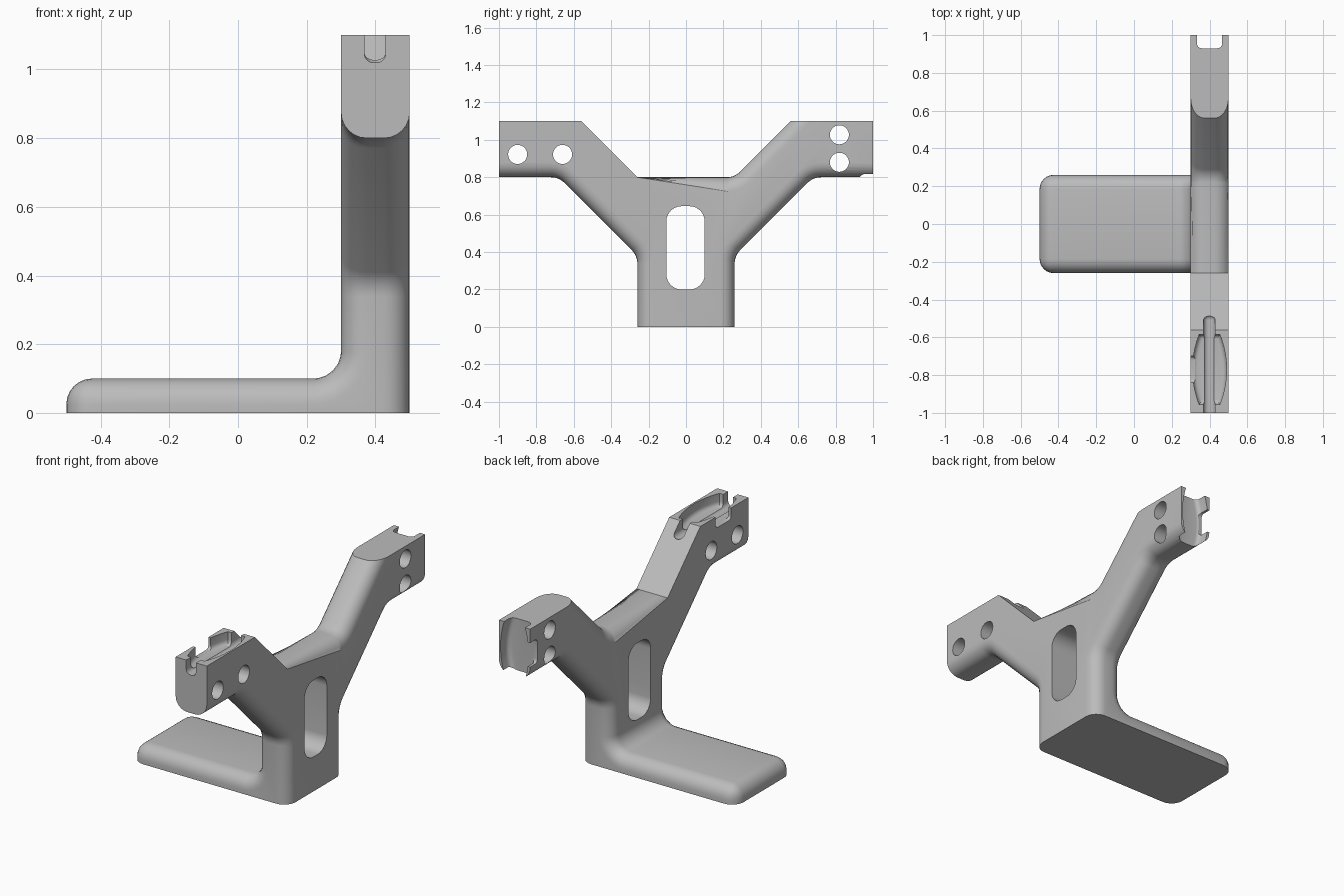
import bpy, bmesh, math
from mathutils import Vector

cube = bpy.data.objects.get("Cube")
if cube:
    bpy.data.objects.remove(cube)


def fillet(points, steps=6):
    """Outline from (u, v, radius) corners, with arcs where radius > 0."""
    out = []
    for i, (u, v, r) in enumerate(points):
        p = Vector((u, v))
        if not r:
            out.append(p)
            continue
        d1 = (Vector(points[i - 1][:2]) - p).normalized()
        d2 = (Vector(points[(i + 1) % len(points)][:2]) - p).normalized()
        half = d1.angle(d2) / 2
        c = p + (d1 + d2).normalized() * (r / math.sin(half))
        a, b = p + d1 * (r / math.tan(half)) - c, p + d2 * (r / math.tan(half)) - c
        out += [c + a.lerp(b, k / steps).normalized() * r for k in range(steps + 1)]
    return out


def make_object(name, bm):
    bmesh.ops.recalc_face_normals(bm, faces=bm.faces[:])
    mesh = bpy.data.meshes.new(name)
    bm.to_mesh(mesh)
    bm.free()
    obj = bpy.data.objects.new(name, mesh)
    bpy.context.collection.objects.link(obj)
    return obj


def prism(name, outline, place, lo, hi, floor_round=0):
    """Extrude an outline from lo to hi; place maps (u, v, w) to x, y, z."""
    bm = bmesh.new()
    rings = [[bm.verts.new(place(u, v, w)) for u, v in outline] for w in (lo, hi)]
    floor = bm.faces.new(rings[0])
    bm.faces.new(rings[1])
    for i in range(len(outline)):
        bm.faces.new((rings[0][i - 1], rings[0][i], rings[1][i], rings[1][i - 1]))
    bmesh.ops.recalc_face_normals(bm, faces=bm.faces[:])
    if floor_round:
        bmesh.ops.bevel(bm, geom=floor.edges[:], offset=floor_round, segments=4,
                        profile=0.5, affect='EDGES')
    return make_object(name, bm)


def rectangle(u0, u1, v0, v1, r=0):
    return fillet([(u0, v0, r), (u1, v0, r), (u1, v1, r), (u0, v1, r)])


# Y-shaped upright outline in y, z
half = [(0.26, 0, 0), (0.26, 0.38, 0.1), (0.68, 0.8, 0.1), (1, 0.8, 0),
        (1, 1.1, 0), (0.56, 1.1, 0)]
corners = half + [(0.26, 0.8, 0.1), (-0.26, 0.8, 0)]
corners += [(-y, z, r) for y, z, r in reversed(half)]
outline = fillet(corners)

# Upright and foot as one solid, joined by a rounded inside corner
bend = fillet([(0.3, 0.6, 0), (0.3, 0.1, 0.08), (-0.5, 0.1, 0)])[1:]
bm = bmesh.new()
outer = [bm.verts.new((0.5, y, z)) for y, z in outline]
inner = [bm.verts.new((0.3, y, z)) for y, z in outline[1:-1]]
sides = [[bm.verts.new((x, y, z)) for x, z in bend + [Vector((-0.5, 0))]]
         for y in (0.26, -0.26)]
bm.faces.new(outer)
bm.faces.new(inner + [sides[1][0], sides[0][0]])
for i in range(len(inner) - 1):
    bm.faces.new((outer[i + 1], outer[i + 2], inner[i + 1], inner[i]))
bm.faces.new([outer[0], outer[1], inner[0]] + sides[0])
bm.faces.new([outer[-1], outer[-2], inner[-1]] + sides[1])
for i in range(len(sides[0]) - 1):
    bm.faces.new((sides[0][i], sides[0][i + 1], sides[1][i + 1], sides[1][i]))
bm.faces.new((outer[0], outer[-1], sides[1][-1], sides[0][-1]))
bmesh.ops.recalc_face_normals(bm, faces=bm.faces[:])


def is_rounded(edge):
    a, b = (v.co for v in edge.verts)
    m = (a + b) / 2
    flat_bottom = max(a.z, b.z) < 0.001
    flat_top = min(a.z, b.z) > 1.09
    arm_end = min(abs(a.y), abs(b.y)) > 0.99
    across = abs(a.x - b.x) > 0.15 and min(a.x, b.x) > 0.29
    bend_strip = abs(a.y - b.y) > 0.4 and m.z < 0.2 and -0.49 < m.x < 0.31
    sharp_slope = m.y < -0.27 and m.z > abs(m.y) + 0.33
    return not (flat_bottom or flat_top or arm_end or across or bend_strip or sharp_slope)


bmesh.ops.bevel(bm, geom=[e for e in bm.edges if is_rounded(e)], offset=0.075,
                offset_type='OFFSET', segments=6, profile=0.5, affect='EDGES')
bracket = make_object("bracket", bm)

# Window and bolt holes through the upright
through = lambda u, v, w: (w, u, v)
cutters = [prism("window_cutter", rectangle(-0.105, 0.1, 0.2, 0.645, 0.08), through, 0.1, 0.7)]
for y, z in ((-0.9, 0.922), (-0.66, 0.922), (0.82, 1.027), (0.82, 0.88)):
    ring = [(y + 0.051 * math.cos(t * math.pi / 16), z + 0.051 * math.sin(t * math.pi / 16))
            for t in range(32)]
    cutters.append(prism("hole_cutter", ring, through, 0.1, 0.7))

# Barrel pockets: one in the top of the front arm, one in the end of the back arm
steps = [-0.185 + 0.37 * i / 16 for i in range(17)]
bulge = lambda u: 0.09 - 0.035 * (u / 0.185) ** 2
barrel = [(u, bulge(u)) for u in steps] + [(u, -bulge(u)) for u in reversed(steps)]
on_top = lambda u, v, w: (0.4 + v, -0.77 + u, 1.1 + w)
on_end = lambda u, v, w: (0.4 + v, 1 + w, 0.95 + u)
for place in (on_top, on_end):
    cutters.append(prism("pocket_cutter", barrel, place, -0.07, 0.1, 0.025))
    cutters.append(prism("side_notch_cutter", rectangle(-0.07, 0.07, -0.2, -0.03),
                         place, -0.066, 0.11, 0.02))
cutters.append(prism("wire_slot_cutter", rectangle(-0.4, 0.29, -0.032, 0.03, 0.028),
                     on_top, -0.08, 0.12, 0.026))

bpy.ops.object.select_all(action='DESELECT')
bracket.select_set(True)
bpy.context.view_layer.objects.active = bracket
for cutter in cutters:
    cutter.hide_render = True
    mod = bracket.modifiers.new("cut", 'BOOLEAN')
    mod.operation = 'DIFFERENCE'
    mod.solver = 'EXACT'
    mod.object = cutter
    bpy.ops.object.modifier_apply(modifier=mod.name)
    bpy.data.objects.remove(cutter)

# Plain grey finish
grey = bpy.data.materials.new("light_grey")
grey.use_nodes = True
colour = (0.5, 0.5, 0.5, 1)
grey.diffuse_color = colour
grey.node_tree.nodes["Principled BSDF"].inputs["Base Color"].default_value = colour
bracket.data.materials.clear()
bracket.data.materials.append(grey)
bpy.ops.object.shade_smooth_by_angle(angle=math.radians(30))
